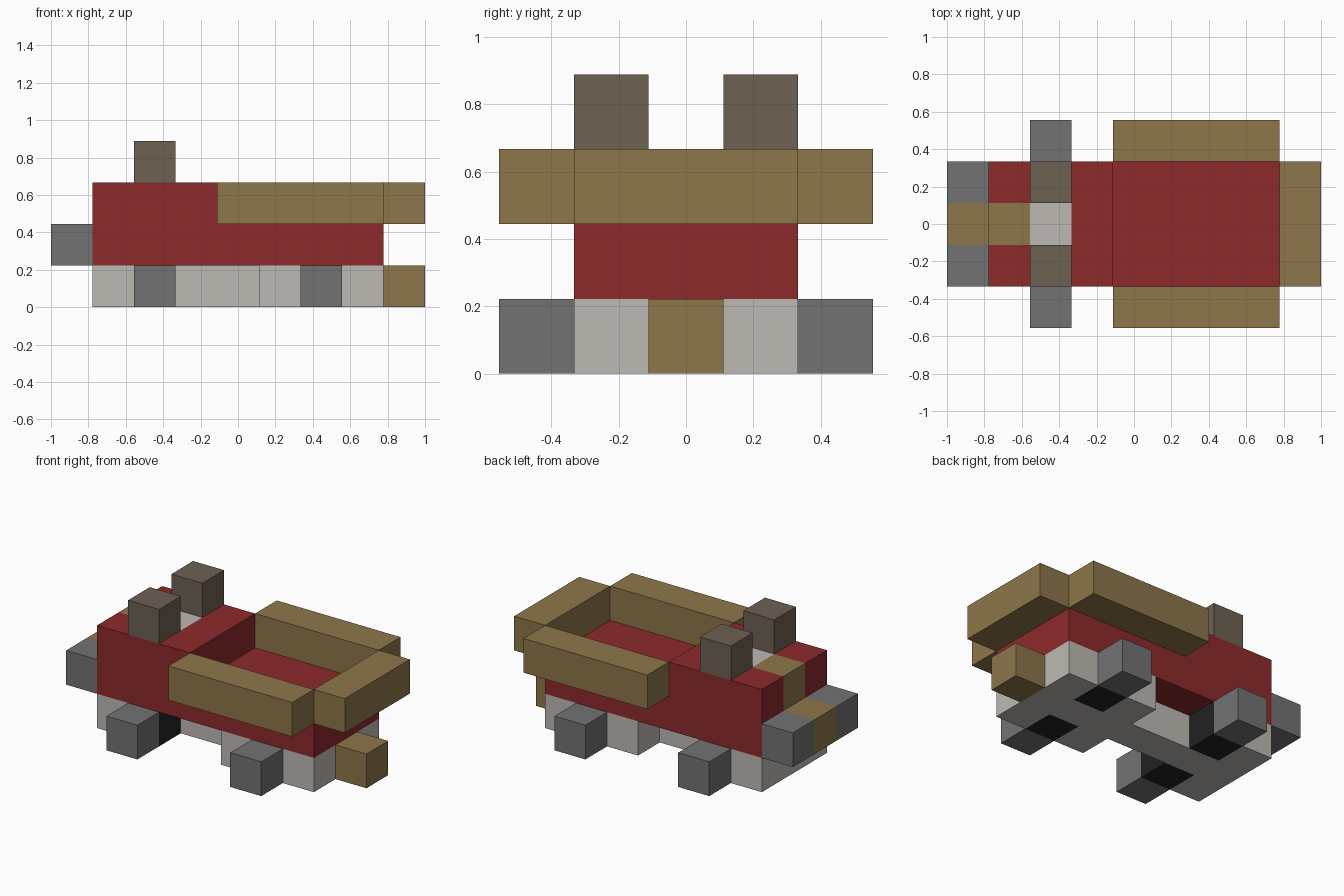
import bpy
import bmesh
from mathutils import Vector

if "Cube" in bpy.data.objects:
    bpy.data.objects.remove(bpy.data.objects["Cube"], do_unlink=True)

U = 2 / 9                        # edge of one block
ORIGIN = Vector((-4.5, -2.5, 0))  # corner of the block grid


def material(name, rgb):
    mat = bpy.data.materials.new(name)
    mat.use_nodes = True
    color = (*rgb, 1)
    mat.diffuse_color = color
    mat.node_tree.nodes["Principled BSDF"].inputs["Base Color"].default_value = color
    return mat


red = material("red paint", (0.270, 0.023, 0.025))
tan = material("tan wood", (0.270, 0.181, 0.069))
grey = material("grey metal", (0.171, 0.171, 0.171))
brown = material("brown metal", (0.156, 0.119, 0.084))
pale = material("pale frame", (0.515, 0.485, 0.451))
black = material("black axle", (0.016, 0.016, 0.016))


def block(name, mat, start, size):
    """Box placed by its low corner and size, both counted in blocks."""
    bm = bmesh.new()
    bmesh.ops.create_cube(bm, size=1)
    size = Vector(size)
    centre = ORIGIN + Vector(start) + size / 2
    for v in bm.verts:
        v.co = Vector(a * b for a, b in zip(v.co, size)) * U
    mesh = bpy.data.meshes.new(name)
    bm.to_mesh(mesh)
    bm.free()
    mesh.materials.append(mat)
    obj = bpy.data.objects.new(name, mesh)
    obj.location = centre * U
    bpy.context.collection.objects.link(obj)
    return obj


def pair(name, mat, start, size):
    """The block and its mirror image across the long axis."""
    x, y, z = start
    block(name + "_front", mat, start, size)
    block(name + "_back", mat, (x, 5 - y - size[1], z), size)


# Chassis: a narrow spine with wider ends
block("chassis_spine", pale, (1, 2, 0), (7, 1, 1))
pair("chassis_nose", pale, (1, 1, 0), (1, 1, 1))
pair("chassis_mid", pale, (5, 1, 0), (1, 1, 1))
pair("chassis_tail", pale, (7, 1, 0), (1, 1, 1))
block("tow_hitch", tan, (8, 2, 0), (1, 1, 1))

# Wheels and axles
for label, x in (("nose", 2), ("tail", 6)):
    pair(label + "_axle", black, (x, 1, 0), (1, 1, 1))
    pair(label + "_wheel", grey, (x, 0, 0), (1, 1, 1))

# Body with the bed floor, and the raised hood
block("body", red, (1, 1, 1), (7, 3, 1))
pair("hood_side", red, (1, 1, 2), (2, 1, 1))
block("hood_rear", red, (3, 1, 2), (1, 3, 1))
block("hood_stripe", tan, (1, 2, 2), (1, 1, 1))
block("engine", pale, (2, 2, 2), (1, 1, 1))
pair("exhaust_stack", brown, (2, 1, 3), (1, 1, 1))

# Nose bumper
pair("bumper", grey, (0, 1, 1), (1, 1, 1))
block("bumper_centre", tan, (0, 2, 1), (1, 1, 1))

# Rails around the bed
pair("bed_rail", tan, (4, 0, 2), (4, 1, 1))
block("tailgate", tan, (8, 1, 2), (1, 3, 1))
